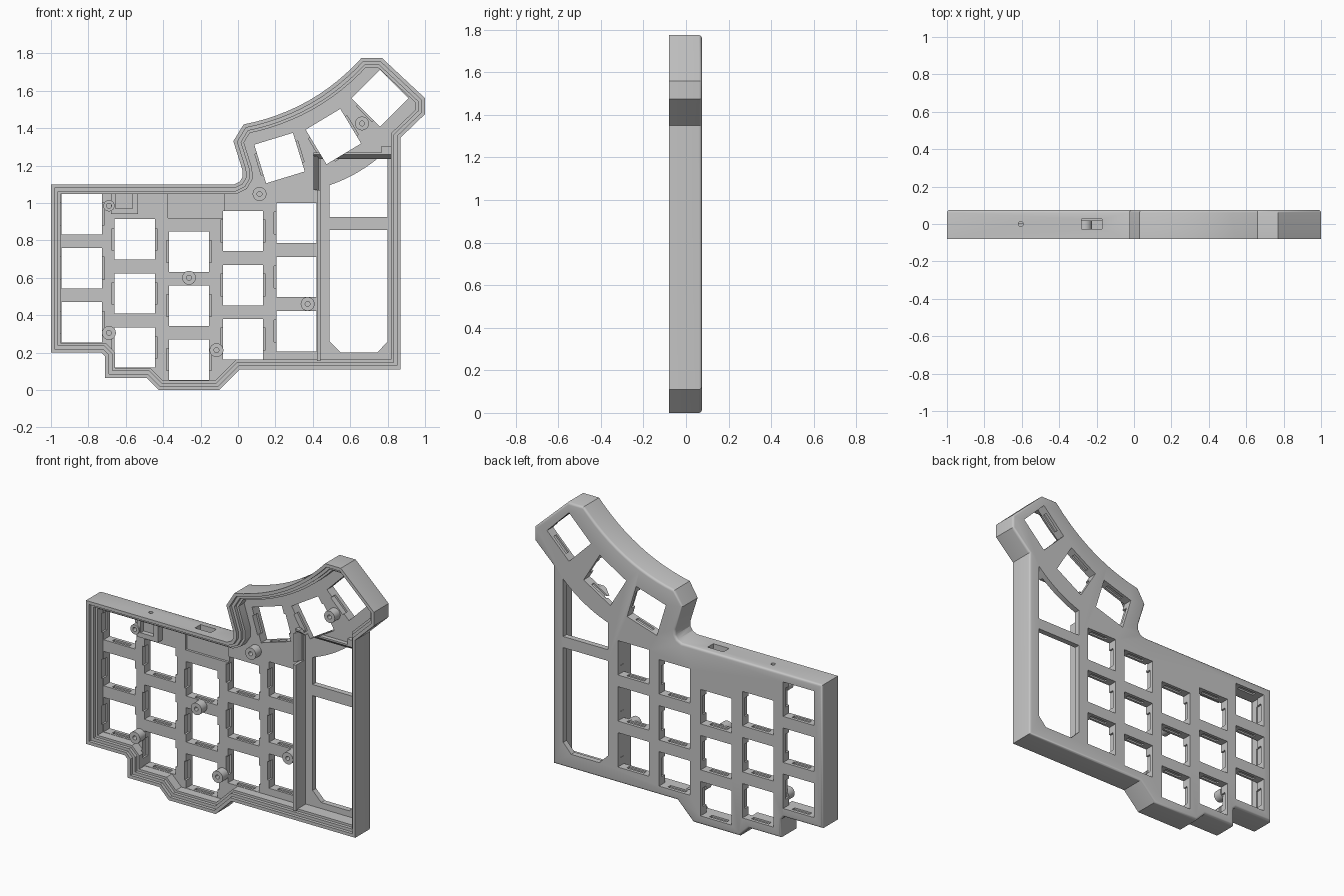
import bpy, bmesh, math
from mathutils import Vector, Matrix

cube = bpy.data.objects.get("Cube")
if cube:
    bpy.data.objects.remove(cube, do_unlink=True)

grey = bpy.data.materials.new("grey plastic")
grey.use_nodes = True
grey.diffuse_color = (0.56, 0.56, 0.56, 1)
grey.node_tree.nodes["Principled BSDF"].inputs["Base Color"].default_value = grey.diffuse_color

FRONT, BACK, FLOOR = -0.08, 0.075, 0.015
parts = []


def prisms(name, shapes, y0, y1, bevel=0):
    """One object made of (x, z) polygons extruded along y."""
    bm = bmesh.new()
    for pts in shapes:
        a = [bm.verts.new((x, y0, z)) for x, z in pts]
        b = [bm.verts.new((x, y1, z)) for x, z in pts]
        bm.faces.new(a)
        bm.faces.new(b[::-1])
        for i in range(len(a)):
            j = (i + 1) % len(a)
            bm.faces.new((a[j], a[i], b[i], b[j]))
    bmesh.ops.recalc_face_normals(bm, faces=bm.faces)
    if bevel:
        edges = [e for e in bm.edges if all(abs(v.co.y - y1) < 1e-5 for v in e.verts)]
        bmesh.ops.bevel(bm, geom=edges, offset=bevel, segments=3, profile=0.5, affect='EDGES')
    mesh = bpy.data.meshes.new(name)
    bm.to_mesh(mesh)
    bm.free()
    mesh.materials.append(grey)
    ob = bpy.data.objects.new(name, mesh)
    bpy.context.collection.objects.link(ob)
    return ob


def part(*args, **kw):
    parts.append(prisms(*args, **kw))
    return parts[-1]


def cut(ob, shapes, y0, y1, upright=False):
    """Subtract extruded polygons; upright ones run along z instead of y."""
    cutter = prisms("cutter", shapes, y0, y1)
    cutter.hide_render = True
    if upright:
        cutter.data.transform(Matrix.Rotation(math.pi / 2, 4, 'X'))
    mod = ob.modifiers.new("cut", 'BOOLEAN')
    mod.operation, mod.object = 'DIFFERENCE', cutter
    # Every cut here adds faces, so a smaller result means the solver failed
    for solver in ('EXACT', 'MANIFOLD', 'FLOAT'):
        mod.solver = solver
        bpy.context.view_layer.update()
        graph = bpy.context.evaluated_depsgraph_get()
        mesh = bpy.data.meshes.new_from_object(ob.evaluated_get(graph))
        if len(mesh.polygons) > len(ob.data.polygons):
            ob.modifiers.clear()
            ob.data = mesh
            break
    ob.modifiers.clear()
    bpy.data.objects.remove(cutter, do_unlink=True)


def rect(x0, z0, x1, z1):
    return [(x0, z0), (x1, z0), (x1, z1), (x0, z1)]


def turned(cx, cz, w, h, angle=0):
    """Rectangle turned about its centre."""
    c, s = math.cos(angle), math.sin(angle)
    return [(cx + x * c - z * s, cz + x * s + z * c)
            for x, z in rect(-w / 2, -h / 2, w / 2, h / 2)]


def circle(cx, cz, r, n=24):
    return [(cx + r * math.cos(math.tau * i / n), cz + r * math.sin(math.tau * i / n)) for i in range(n)]


def bow(a, b, sag, n=12):
    """Points on a shallow curve from a to b that dips to the right of the chord."""
    a, b = Vector(a), Vector(b)
    d = (b - a).normalized()
    ctrl = (a + b) / 2 + Vector((d.y, -d.x)) * 2 * sag
    return [tuple(a * (1 - t) ** 2 + ctrl * 2 * t * (1 - t) + b * t * t)
            for t in (i / n for i in range(n + 1))]


def inset(pts, dist):
    """Mitred inward offset of a clockwise polygon."""
    out = []
    for i, p in enumerate(pts):
        p, q, r = Vector(p), Vector(pts[i - 1]), Vector(pts[(i + 1) % len(pts)])
        d0, d1 = (p - q).normalized(), (r - p).normalized()
        n0, n1 = Vector((d0.y, -d0.x)), Vector((d1.y, -d1.x))
        out.append(tuple(p + (n0 + n1) * dist / (1 + n0.dot(n1))))
    return out


# Case shell with a stepped rim
outline = [(-1, 1.10), (-0.02, 1.10), (0.01, 1.115), (0.025, 1.14), (0.024, 1.175), (-0.025, 1.33)]
outline += bow((0.03, 1.42), (0.66, 1.775), 0.06)
outline += [(0.77, 1.775), (1, 1.56), (1, 1.475), (0.87, 1.35), (0.87, 0.11), (0.01, 0.11),
            (-0.10, 0), (-0.425, 0), (-0.49, 0.065), (-0.71, 0.065), (-0.71, 0.18), (-0.73, 0.2),
            (-1, 0.2)]
case = part("case", [outline], FRONT, BACK, bevel=0.014)
for wall, depth in ((0.052, FLOOR), (0.038, FRONT + 0.04), (0.02, FRONT + 0.02)):
    cut(case, [inset(outline, wall)], FRONT - 0.1, depth)

# Side tray with two windows
cut(case, [rect(0.44, 0.162, 0.818, 1.235)], FLOOR - 0.01, 0.04)
lower = [(0.55, 0.2), (0.745, 0.2), (0.80, 0.26), (0.80, 0.855), (0.49, 0.855), (0.49, 0.26)]
upper = [(0.80, 0.925), (0.49, 0.925)] + bow((0.49, 1.095), (0.80, 1.285), 0.02)
cut(case, [lower, upper], 0, 0.2)

# Key openings: columns, then the fanned thumb keys
PITCH, SIZE = 0.289, 0.216
columns = [(-0.835, 0.94), (-0.553, 0.805), (-0.262, 0.74), (0.027, 0.85), (0.313, 0.893)]
keys = [(x, z - PITCH * row, 0) for x, z in columns for row in range(3)]
thumbs = [(0.222, 1.24, math.radians(17)), (0.51, 1.355, math.radians(31)),
          (0.76, 1.56, math.radians(45))]
keys += thumbs
cut(case, [turned(x, z, SIZE, SIZE, a) for x, z, a in keys], 0, 0.2)
cut(case, [turned(x, z, SIZE + 0.024, 0.118, a) for x, z, a in keys], 0, 0.05)
cut(case, [turned(x, z, 0.12, SIZE + 0.02, a) for x, z, a in keys], 0.03, 0.055)

# Controller recess, port and reset hole in the upper wall
cut(case, [rect(-0.375, 0.92, -0.075, 1.052)], 0, 0.03)
cut(case, [rect(-0.28, 1.0, -0.17, 1.2)], -0.028, 0.028)
cut(case, [circle(-0.605, 0, 0.013, 16)], 1.02, 1.2, upright=True)

# Reset switch holder
holder = part("reset_switch_holder", [rect(-0.68, 0.94, -0.535, 1.055)], -0.03, FLOOR + 0.002)
cut(holder, [rect(-0.655, 0.97, -0.565, 1.1)], -0.1, 0.0)

# Divider walls beside and above the tray, with slanted faces
part("tray_divider", [rect(0.423, 0.155, 0.442, 1.07)], -0.058, 0.045)
step = part("tray_divider_step", [rect(0.405, 1.07, 0.442, 1.25)], -0.03, 0.042)
for v in step.data.vertices:
    if v.co.y < 0 and v.co.x > 0.43:
        v.co.y += 0.06
ridge = part("tray_ridge", [rect(0.405, 1.235, 0.822, 1.27)], -0.012, FLOOR + 0.003)
for v in ridge.data.vertices:
    if v.co.y < 0 and v.co.z < 1.25:
        v.co.z += 0.025
x, z, a = thumbs[1]
cut(ridge, [turned(x, z, SIZE, SIZE, a)], -0.1, 0.1)
part("tray_ridge_end", [rect(0.768, 1.27, 0.822, 1.305)], -0.012, FLOOR + 0.003)

# Screw standoffs
posts = [(-0.69, 0.305), (-0.115, 0.213), (-0.262, 0.6), (0.372, 0.46), (0.115, 1.048),
         (0.663, 1.425), (-0.69, 0.985)]
for i, (x, z) in enumerate(posts):
    r = 0.037 if i < 6 else 0.03
    post = part(f"standoff_{i + 1}", [circle(x, z, r)], -0.04, FLOOR + 0.003)
    cut(post, [circle(x, z, 0.013, 16)], -0.1, 0.0)

# Smooth only the gentle curves
bpy.ops.object.select_all(action='DESELECT')
for ob in parts:
    ob.select_set(True)
bpy.context.view_layer.objects.active = case
bpy.ops.object.shade_smooth_by_angle(angle=math.radians(32))
